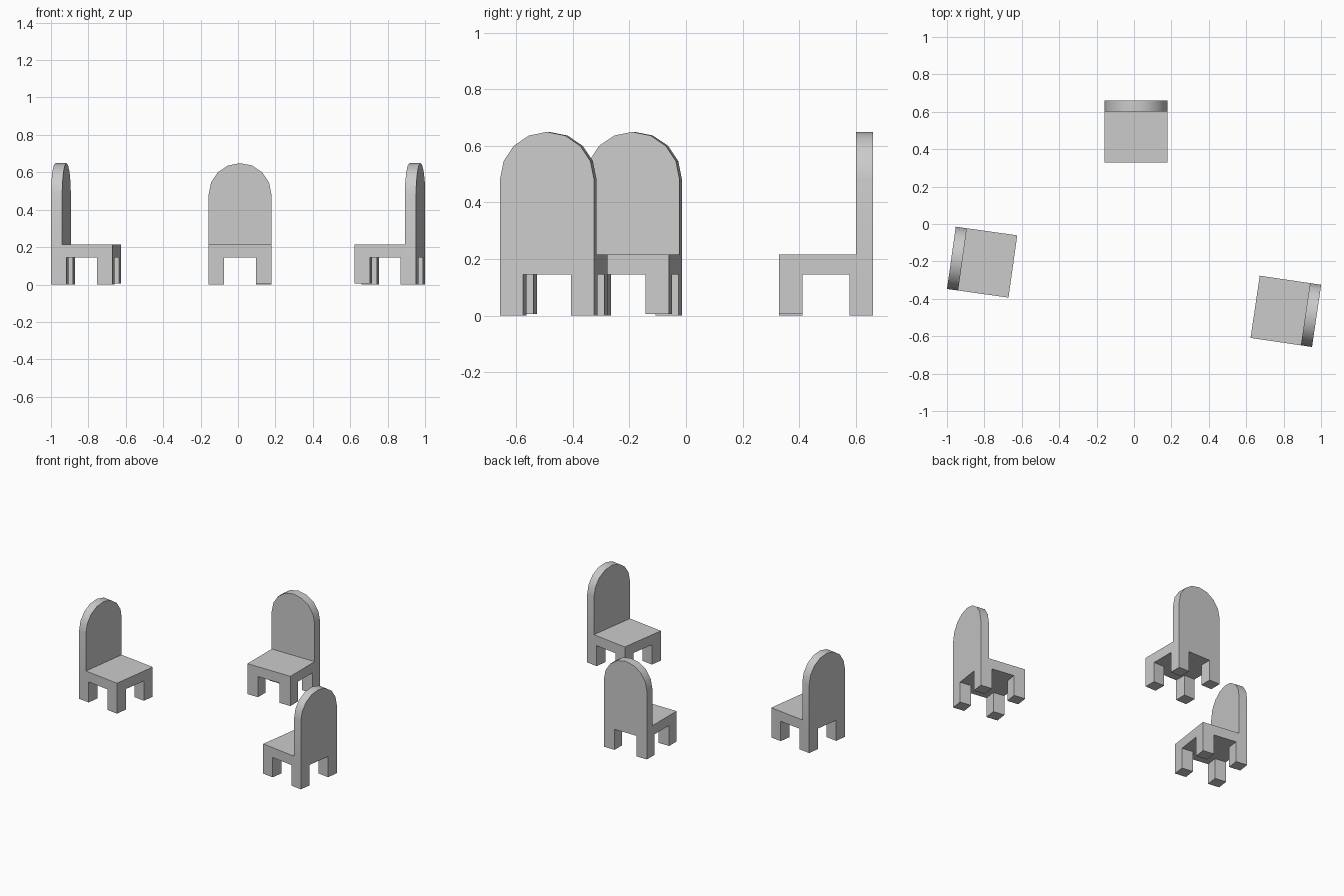
import bpy, bmesh
from math import radians, sin, cos, pi

if "Cube" in bpy.data.objects:
    bpy.data.objects.remove(bpy.data.objects["Cube"], do_unlink=True)

# Chair dimensions
HALF_W, HALF_D = 0.168, 0.166
SEAT_LOW, SEAT_TOP = 0.145, 0.215
ARCH_Z = 0.481
LEG = 0.083
BACK_FRONT = HALF_D - 0.06      # front face of the backrest
ARCH_STEPS = 8

grey = bpy.data.materials.new("plain grey")
grey.use_nodes = True
grey.diffuse_color = (0.6, 0.6, 0.6, 1)
grey.node_tree.nodes["Principled BSDF"].inputs["Base Color"].default_value = (0.6, 0.6, 0.6, 1)


def slab(name, outline, y0, y1, parent):
    """Extrude an x/z outline from y0 to y1."""
    bm = bmesh.new()
    face = bm.faces.new([bm.verts.new((x, y0, z)) for x, z in outline])
    moved = bmesh.ops.extrude_face_region(bm, geom=[face])["geom"]
    verts = [v for v in moved if isinstance(v, bmesh.types.BMVert)]
    bmesh.ops.translate(bm, verts=verts, vec=(0, y1 - y0, 0))
    bmesh.ops.recalc_face_normals(bm, faces=bm.faces)
    mesh = bpy.data.meshes.new(name)
    bm.to_mesh(mesh)
    bm.free()
    mesh.materials.append(grey)
    obj = bpy.data.objects.new(name, mesh)
    bpy.context.collection.objects.link(obj)
    obj.parent = parent
    return obj


def rect(x0, x1, z0, z1):
    return [(x0, z0), (x1, z0), (x1, z1), (x0, z1)]


def chair(label, x, y, angle):
    root = bpy.data.objects.new(label + "_chair", None)
    bpy.context.collection.objects.link(root)
    root.location = (x, y, 0)
    root.rotation_euler.z = radians(angle)

    # Seat
    slab(label + "_seat", rect(-HALF_W, HALF_W, SEAT_LOW, SEAT_TOP),
         -HALF_D, BACK_FRONT, root)

    # Backrest with a round top
    arch = [(HALF_W * cos(pi * i / ARCH_STEPS), ARCH_Z + HALF_W * sin(pi * i / ARCH_STEPS))
            for i in range(ARCH_STEPS + 1)]
    back = slab(label + "_backrest",
                [(-HALF_W, SEAT_LOW), (HALF_W, SEAT_LOW)] + arch,
                BACK_FRONT, HALF_D, root)
    bpy.ops.object.select_all(action='DESELECT')
    back.select_set(True)
    bpy.context.view_layer.objects.active = back
    bpy.ops.object.shade_smooth_by_angle(angle=radians(35))

    # Four square legs
    for side, x0 in (("left", HALF_W - LEG), ("right", -HALF_W)):
        for end, y0 in (("front", -HALF_D), ("back", HALF_D - LEG)):
            # the front left leg is slightly short
            foot = 0.005 if (side, end) == ("left", "front") else 0
            slab(f"{label}_{end}_{side}_leg", rect(x0, x0 + LEG, foot, SEAT_LOW),
                 y0, y0 + LEG, root)


chair("middle", 0.011, 0.495, 0)
chair("right", -0.812, -0.204, 82)
chair("left", 0.812, -0.467, -98.4)
